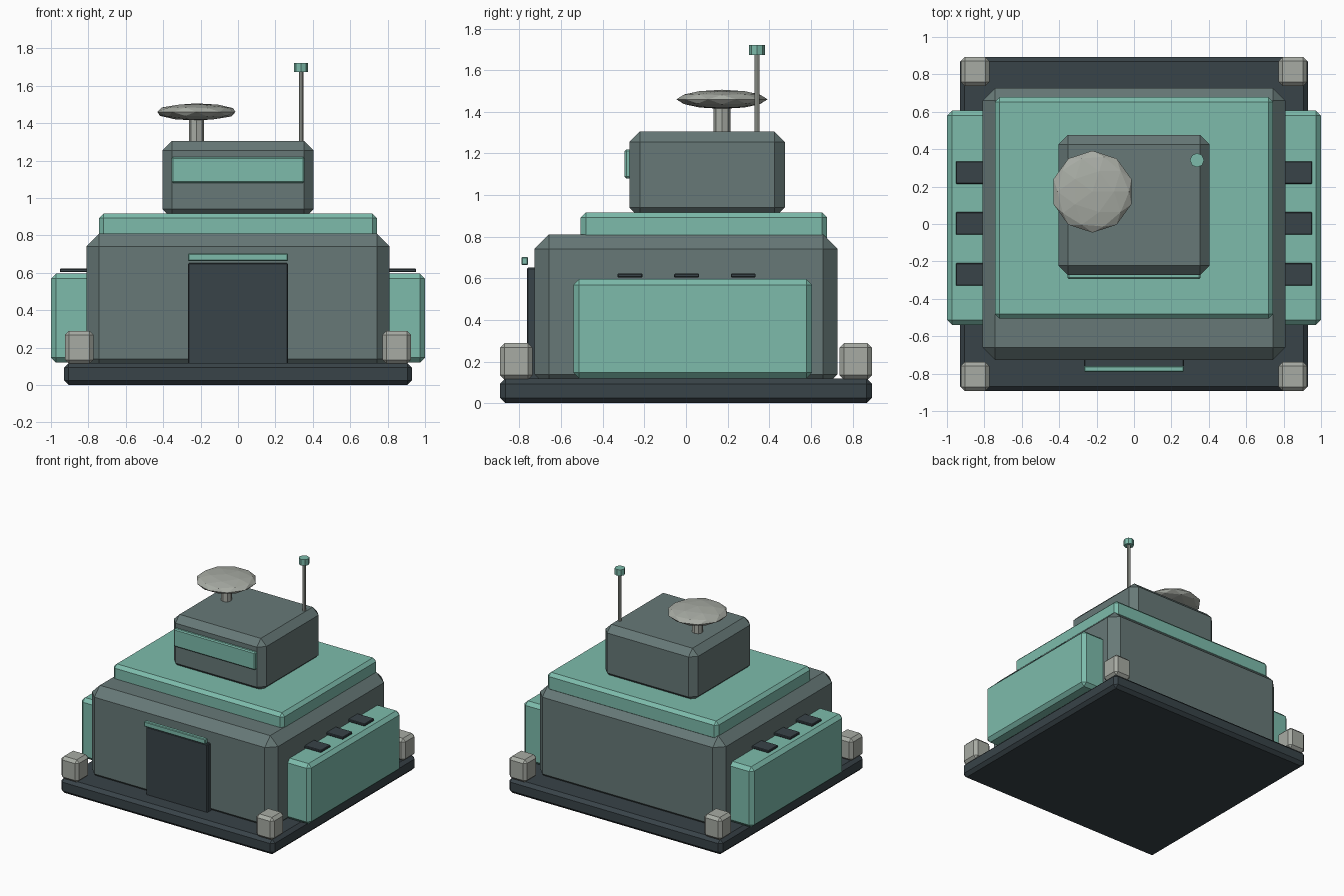
import bpy, bmesh
from mathutils import Matrix, Vector

cube = bpy.data.objects.get("Cube")
if cube:
    bpy.data.objects.remove(cube, do_unlink=True)


def material(name, rgb):
    mat = bpy.data.materials.new(name)
    mat.use_nodes = True
    mat.diffuse_color = (*rgb, 1)
    bsdf = mat.node_tree.nodes["Principled BSDF"]
    bsdf.inputs["Base Color"].default_value = (*rgb, 1)
    return mat


teal = material("teal_panel", (0.205, 0.50, 0.41))
slate = material("slate_hull", (0.135, 0.19, 0.185))
dark = material("dark_metal", (0.04, 0.056, 0.065))
pale = material("pale_metal", (0.39, 0.41, 0.37))


def finish(name, bm, mat):
    bmesh.ops.recalc_face_normals(bm, faces=bm.faces)
    mesh = bpy.data.meshes.new(name)
    bm.to_mesh(mesh)
    bm.free()
    mesh.materials.append(mat)
    obj = bpy.data.objects.new(name, mesh)
    bpy.context.collection.objects.link(obj)
    return obj


def box(name, xs, ys, zs, mat, chamfer):
    """Chamfered box spanning the given ranges."""
    low, high = (Vector(p) for p in zip(xs, ys, zs))
    bm = bmesh.new()
    place = Matrix.Translation((low + high) / 2) @ Matrix.Diagonal((*(high - low), 1))
    bmesh.ops.create_cube(bm, size=1, matrix=place)
    bmesh.ops.bevel(bm, geom=bm.edges[:], offset=chamfer, segments=1,
                    affect='EDGES', clamp_overlap=True)
    return finish(name, bm, mat)


def cylinder(name, x, y, zs, radius, sides, mat):
    bm = bmesh.new()
    bmesh.ops.create_cone(bm, cap_ends=True, segments=sides, radius1=radius,
                          radius2=radius, depth=zs[1] - zs[0],
                          matrix=Matrix.Translation((x, y, sum(zs) / 2)))
    return finish(name, bm, mat)


# Foundation and stacked hull
box("base_slab", (-0.93, 0.93), (-0.893, 0.893), (0, 0.118), dark, 0.025)
box("main_hull", (-0.81, 0.81), (-0.727, 0.727), (0.07, 0.81), slate, 0.068)
box("roof_slab", (-0.744, 0.744), (-0.506, 0.678), (0.77, 0.917), teal, 0.025)
box("upper_cabin", (-0.404, 0.404), (-0.272, 0.475), (0.89, 1.305), slate, 0.05)
box("cabin_window", (-0.355, 0.355), (-0.295, -0.255), (1.08, 1.22), teal, 0.008)

# Entrance
box("door", (-0.268, 0.268), (-0.764, -0.70), (0.10, 0.652), dark, 0.006)
box("door_lintel", (-0.268, 0.268), (-0.79, -0.759), (0.663, 0.703), teal, 0.005)

# Side pods with roof vents
for side, sign in (("left", 1), ("right", -1)):
    def span(a, b):
        return sorted((sign * a, sign * b))
    box(side + "_pod", span(0.75, 1.0), (-0.54, 0.606), (0.12, 0.596), teal, 0.027)
    for i in range(3):
        y = (i - 1) * 0.272 + 0.003
        box(f"{side}_vent_{i + 1}", span(0.77, 0.953), (y - 0.06, y + 0.06),
            (0.604, 0.623), dark, 0.004)

    # Corner posts
    for end, ends in (("front", (-0.893, -0.738)), ("back", (0.738, 0.893))):
        box(f"{end}_{side}_post", span(0.773, 0.926), ends, (0.113, 0.29), pale, 0.022)

# Dish on its stand
dish_x, dish_y = -0.222, 0.173
cylinder("dish_stand", dish_x, dish_y, (1.28, 1.44), 0.04, 8, pale)
bm = bmesh.new()
bmesh.ops.create_icosphere(bm, subdivisions=2, radius=1,
                           matrix=Matrix.Translation((dish_x, dish_y, 1.46))
                           @ Matrix.Diagonal((0.219, 0.219, 0.046, 1)))
finish("dish", bm, pale)

# Antenna mast and cap
cylinder("antenna_mast", 0.337, 0.341, (1.28, 1.69), 0.012, 8, pale)
cylinder("antenna_cap", 0.337, 0.341, (1.674, 1.722), 0.038, 8, teal)
